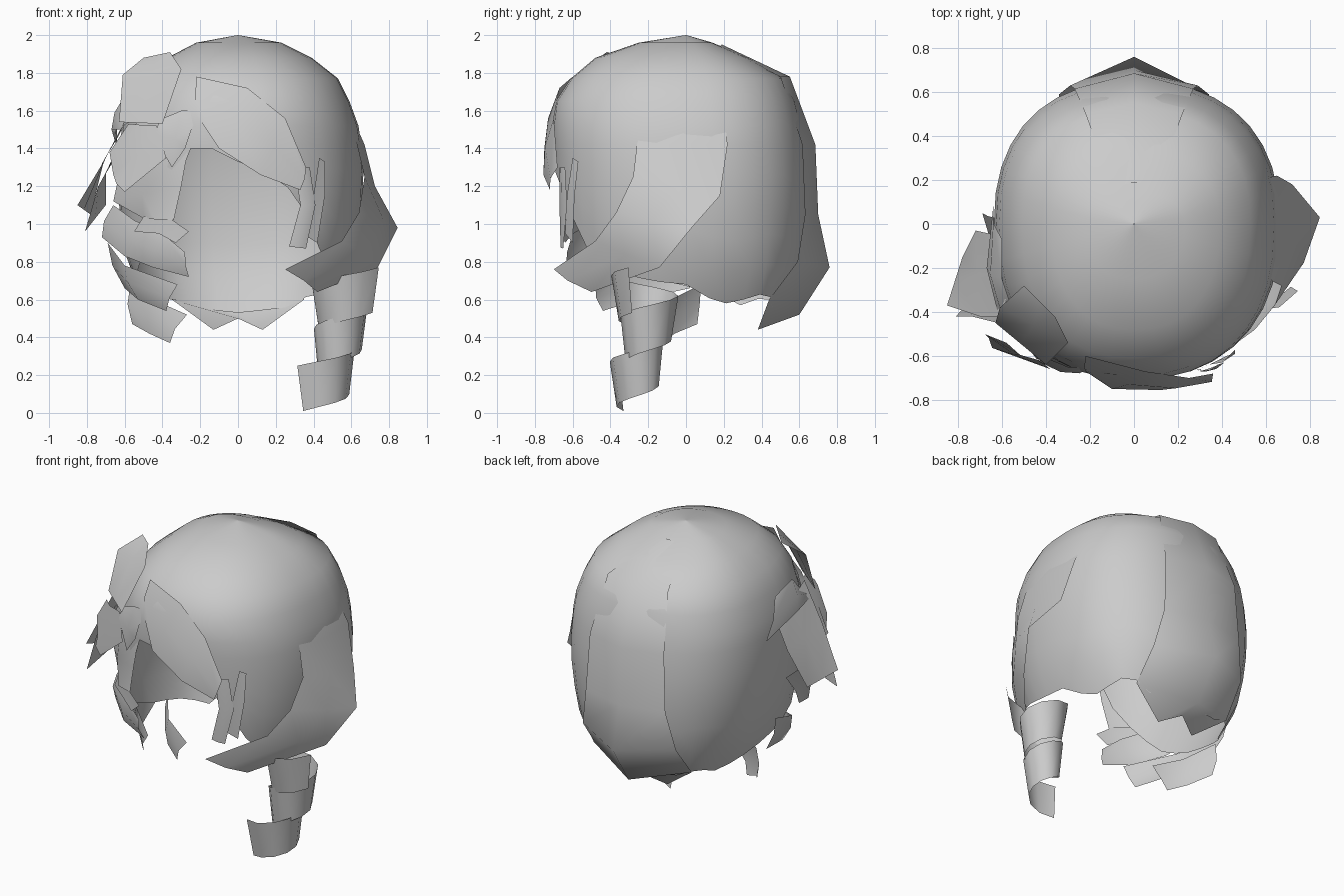
import bpy, math
from mathutils import Vector


def make(name, verts, faces):
    me = bpy.data.meshes.new(name)
    me.from_pydata(verts, [], faces)
    me.update()
    ob = bpy.data.objects.new(name, me)
    bpy.context.collection.objects.link(ob)
    bpy.ops.object.select_all(action='DESELECT')
    ob.select_set(True)
    bpy.context.view_layer.objects.active = ob
    bpy.ops.object.shade_smooth_by_angle(angle=math.radians(50))
    return ob


def grid(name, rows):
    n = len(rows[0])
    faces = [(i*n+j, i*n+j+1, i*n+n+j+1, i*n+n+j)
             for i in range(len(rows)-1) for j in range(n-1)]
    return make(name, [v for r in rows for v in r], faces)


def lock(name, a, b, bulge=0.0):
    """Strip of hair between two edges, its middle pushed away from the head."""
    rows = []
    for p, q in zip(a, b):
        p, q = Vector(p), Vector(q)
        m = (p + q) / 2
        m += Vector((m.x, m.y, 0)).normalized() * bulge
        rows.append([p, m, q])
    return grid(name, rows)


def interp(table, t):
    for lo, hi in zip(table, table[1:]):
        if lo[0] <= t <= hi[0]:
            f = (t - lo[0]) / (hi[0] - lo[0])
            return [u + (v-u)*f for u, v in zip(lo[1:], hi[1:])]
    return table[0][1:] if t < table[0][0] else table[-1][1:]


# Head cap: height -> half width, front depth, back depth
PROFILE = [(.5, .42, .5, .46), (.62, .53, .58, .57), (.8, .61, .65, .63), (1.05, .655, .69, .65),
           (1.3, .665, .7, .65), (1.5, .645, .71, .62), (1.65, .59, .69, .58), (1.77, .53, .61, .52),
           (1.88, .39, .48, .33), (1.96, .23, .25, .14), (2.0, .002, .002, .002)]
# Ragged lower edge: angle from the front -> height
HEM = [(-180, .53), (-150, .56), (-135, .62), (-120, .57), (-100, .64), (-75, .72), (-60, .8), (-45, .95),
       (-30, 1.15), (-22, 1.4), (-10, 1.4), (0, 1.33), (15, 1.24), (25, 1.15), (38, .9), (50, .77),
       (75, .7), (90, .68), (105, .57), (120, .6), (135, .64), (150, .56), (180, .53)]


def skin(deg, z):
    rx, yf, yb = interp(PROFILE, z)
    s, c = math.sin(math.radians(deg)), math.cos(math.radians(deg))
    e = .86
    if s < 0:
        rx *= .96
    x = math.copysign(abs(s)**e, s) * rx
    y = -math.copysign(abs(c)**e, c) * (yf if c > 0 else yb)
    return Vector((x, y, z))


crown = [2.0, 1.96, 1.88, 1.77, 1.65, 1.52, 1.42]
angles = [-180 + 10*i for i in range(37)]
rows = [[skin(a, z) for a in angles] for z in crown]
for k in range(1, 6):
    rows.append([skin(a, 1.42 + (interp(HEM, a)[0]-1.42)*k/5) for a in angles])
grid("hair_cap", rows)

# Back panel with a central ridge: half width, edge y, edge z, ridge y, ridge z
back = [(.1, .17, 1.93, .19, 1.95), (.22, .5, 1.78, .55, 1.78), (.27, .615, 1.42, .685, 1.42),
        (.29, .63, 1.05, .7, 1.05), (.34, .59, .8, .76, .77), (.35, .44, .6, .6, .52),
        (.13, .38, .44, .45, .5)]
grid("back_panel", [[(-w, e, z), (0, r, zr), (w, e, z)] for w, e, z, r, zr in back])

# Swept fringe and thin strands on the forehead
lock("fringe", [(-.22, -.6, 1.78), (.05, -.67, 1.72), (.25, -.7, 1.56), (.36, -.68, 1.3)],
     [(-.22, -.67, 1.58), (-.1, -.75, 1.4), (.12, -.755, 1.26), (.33, -.72, 1.18)], .02)
lock("front_strand_inner", [(.3, -.67, 1.3), (.33, -.67, 1.1), (.27, -.66, .88)],
     [(.38, -.64, 1.3), (.41, -.63, 1.1), (.36, -.65, .87)], .01)
lock("front_strand_outer", [(.43, -.6, 1.35), (.4, -.63, 1.15), (.34, -.64, .95)],
     [(.46, -.57, 1.33), (.46, -.59, 1.15), (.42, -.6, .9)])

# Right side lock sweeping forward
lock("right_side_lock",
     [(.56, -.2, 1.6), (.63, -.26, 1.42), (.67, -.28, 1.25), (.64, -.37, 1.06), (.55, -.48, .91), (.25, -.7, .76)],
     [(.56, .2, 1.6), (.65, .22, 1.42), (.72, .18, 1.15), (.845, .03, .98), (.74, -.14, .77), (.42, -.5, .64)], .03)

# Ringlet: helical ribbon
rows = []
for i in range(25):
    t = i / 24
    a = math.radians(-50 + 830*t)
    r = .17 - .07*math.sin(math.pi*min(1, t*1.4)) - .01*t
    cx, cy, z = .46 + .13*t, -.235 + .02*t, .13 + .52*t
    row = []
    for k in (-1, 1):
        rr = r * (1 + .12*k)
        row.append((cx + rr*math.sin(a), cy - rr*math.cos(a), z + .12*k))
    rows.append(row)
grid("ringlet", rows)

# Left side locks, stepped from face to nape
lock("left_face_lock", [(-.2, -.62, 1.62), (-.26, -.66, 1.42), (-.3, -.66, 1.2), (-.34, -.64, 1.02)],
     [(-.5, -.45, 1.62), (-.6, -.42, 1.4), (-.66, -.35, 1.12), (-.5, -.52, 1.03)], .04)
lock("left_lock_upper", [(-.66, -.1, 1.1), (-.55, -.48, 1.02), (-.4, -.6, .95), (-.28, -.63, .85)],
     [(-.72, -.15, .93), (-.6, -.42, .83), (-.45, -.55, .77), (-.26, -.6, .72)], .02)
lock("left_lock_tip", [(-.5, -.54, 1.04), (-.36, -.63, 1.03), (-.26, -.66, .96)],
     [(-.55, -.5, .96), (-.42, -.6, .95), (-.33, -.64, .9)])
lock("left_lock_middle", [(-.69, .05, .9), (-.6, -.25, .78), (-.32, -.48, .68)],
     [(-.6, .02, .66), (-.53, -.25, .6), (-.38, -.44, .54)], .02)
lock("left_lock_lower", [(-.57, .08, .68), (-.45, -.08, .6), (-.27, -.15, .52)],
     [(-.56, .06, .47), (-.47, -.06, .42), (-.36, -.12, .37)], .02)

# Hair ornament: overlapping petals on the left temple
lock("petal_top", [(-.63, -.45, 1.54), (-.61, -.38, 1.79), (-.5, -.28, 1.88)],
     [(-.4, -.64, 1.53), (-.3, -.54, 1.82), (-.36, -.42, 1.91)])
lock("petal_outer", [(-.57, -.42, 1.6), (-.7, -.42, 1.35), (-.85, -.37, 1.1)],
     [(-.63, -.05, 1.47), (-.72, -.03, 1.32), (-.78, -.15, 1.05)])
lock("petal_outer_low", [(-.62, -.45, 1.4), (-.74, -.42, 1.2), (-.81, -.42, .96)],
     [(-.62, -.3, 1.45), (-.7, -.26, 1.27), (-.7, -.3, 1.1)])
lock("petal_front", [(-.43, -.62, 1.52), (-.38, -.66, 1.35), (-.6, -.58, 1.17)],
     [(-.58, -.54, 1.53), (-.68, -.5, 1.38), (-.66, -.52, 1.26)], .02)
lock("petal_inner", [(-.42, -.6, 1.55), (-.3, -.65, 1.6), (-.2, -.65, 1.6)],
     [(-.42, -.62, 1.42), (-.35, -.66, 1.3), (-.28, -.67, 1.4)], .02)
lock("petal_rear", [(-.55, -.4, 1.55), (-.6, -.25, 1.68), (-.6, -.07, 1.63)],
     [(-.62, -.4, 1.5), (-.67, -.2, 1.5), (-.64, .08, 1.4)], .02)
